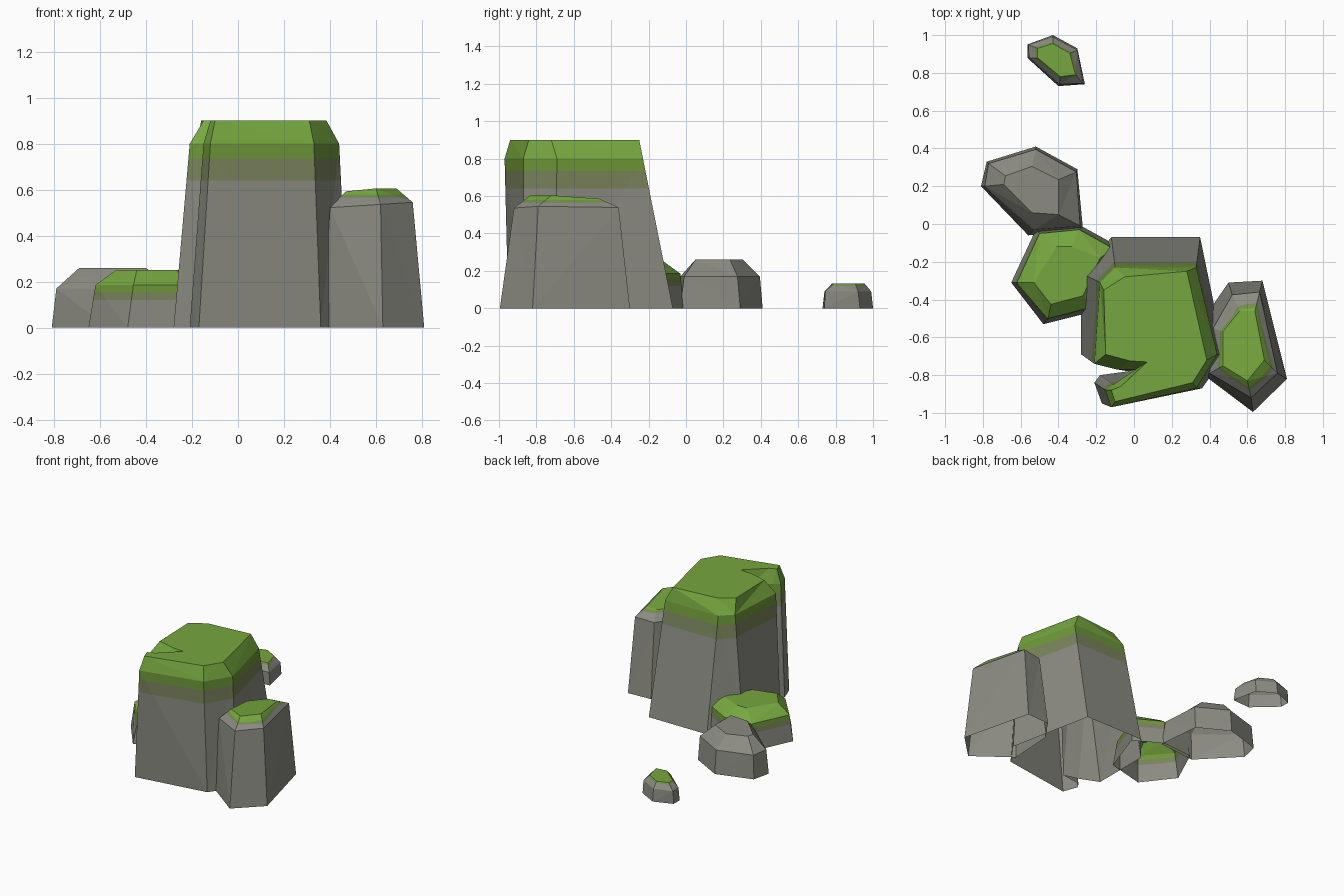
import bpy, bmesh


def material(name, rgb):
    m = bpy.data.materials.new(name)
    m.diffuse_color = (*rgb, 1)
    return m


MATS = [material("grey stone", (0.26, 0.26, 0.225)),
        material("olive stone", (0.19, 0.23, 0.105)),
        material("dark moss", (0.155, 0.31, 0.04)),
        material("bright moss", (0.18, 0.39, 0.05))]


def rock(name, base, shoulder, top, levels, bands=(), tilts=((0, 0), (0, 0))):
    """Open-bottomed rock lofted through three clockwise outlines.
    levels: shoulder and top height; tilts: slope of those rings in x and y;
    bands: heights where olive, dark moss and bright moss begin."""
    bm = bmesh.new()
    rings = [[bm.verts.new((x, y, 0)) for x, y in base]]
    for pts, z, (tx, ty) in zip((shoulder, top), levels, tilts):
        x0, y0 = pts[0]
        rings.append([bm.verts.new((x, y, z + tx * (x - x0) + ty * (y - y0)))
                      for x, y in pts])
    n = len(base)
    for lo, hi in zip(rings, rings[1:]):
        for i in range(n):
            j = (i + 1) % n
            bm.faces.new((lo[j], lo[i], hi[i], hi[j]))
    bm.faces.new(rings[2][::-1])
    # Split slanted quads and the cap into flat facets
    bmesh.ops.triangulate(bm, faces=bm.faces[:])
    # Cut moss bands and colour the faces by height
    for h in bands:
        bmesh.ops.bisect_plane(bm, geom=bm.verts[:] + bm.edges[:] + bm.faces[:],
                               dist=1e-4, plane_co=(0, 0, h), plane_no=(0, 0, 1))
    for f in bm.faces:
        z = f.calc_center_median().z
        f.material_index = sum(z > h for h in bands)
    me = bpy.data.meshes.new(name)
    bm.to_mesh(me)
    bm.free()
    for m in MATS:
        me.materials.append(m)
    ob = bpy.data.objects.new(name, me)
    bpy.context.collection.objects.link(ob)


# Tall main rock with a cleft in its front left side
rock("main_rock",
     [(-.28, -.26), (-.12, -.07), (.35, -.07), (.48, -.70), (.36, -.87), (-.17, -.95),
      (-.21, -.84), (-.18, -.80), (-.03, -.78), (-.14, -.75), (-.28, -.69)],
     [(-.18, -.31), (-.10, -.23), (.33, -.23), (.44, -.69), (.33, -.87), (-.12, -.97),
      (-.15, -.88), (-.11, -.85), (.01, -.77), (-.09, -.77), (-.21, -.74)],
     [(-.16, -.35), (-.05, -.28), (.28, -.25), (.385, -.72), (.31, -.84), (-.10, -.94),
      (-.12, -.88), (-.07, -.86), (.07, -.73), (-.02, -.725), (-.15, -.69)],
     (.80, .90), (.64, .735, .80))

# Medium rock on the right with a slightly tilted top
rock("right_rock",
     [(.81, -.82), (.63, -.995), (.37, -.80), (.39, -.47), (.50, -.31), (.68, -.30)],
     [(.76, -.79), (.62, -.92), (.40, -.79), (.42, -.55), (.52, -.375), (.665, -.36)],
     [(.69, -.72), (.60, -.83), (.47, -.75), (.47, -.57), (.56, -.46), (.64, -.46)],
     (.545, .604), (.566, .572, .578), ((.065, 0), (.06, -.06)))

# Low mossy rock on the left
rock("low_mossy_rock",
     [(-.65, -.31), (-.52, -.03), (-.28, -.01), (-.08, -.12), (-.20, -.46), (-.48, -.53)],
     [(-.62, -.31), (-.50, -.05), (-.29, -.03), (-.11, -.13), (-.22, -.44), (-.455, -.50)],
     [(-.53, -.31), (-.41, -.12), (-.33, -.12), (-.18, -.18), (-.27, -.38), (-.44, -.425)],
     (.185, .25), (.12, .155, .185))

# Bare rock behind
rock("bare_rock",
     [(-.78, .33), (-.52, .41), (-.30, .29), (-.27, -.03), (-.56, -.06), (-.81, .20)],
     [(-.77, .32), (-.52, .395), (-.305, .275), (-.285, -.01), (-.53, -.03), (-.79, .20)],
     [(-.68, .255), (-.54, .305), (-.40, .235), (-.40, .05), (-.54, .06), (-.69, .21)],
     (.17, .26))

# Small pebble far behind
rock("pebble",
     [(-.565, .95), (-.43, 1.0), (-.30, .93), (-.26, .74), (-.40, .73), (-.565, .88)],
     [(-.56, .95), (-.43, .99), (-.30, .92), (-.27, .745), (-.395, .74), (-.555, .88)],
     [(-.51, .93), (-.43, .955), (-.34, .905), (-.31, .79), (-.39, .78), (-.51, .88)],
     (.09, .132), (.122, .125, .128))
